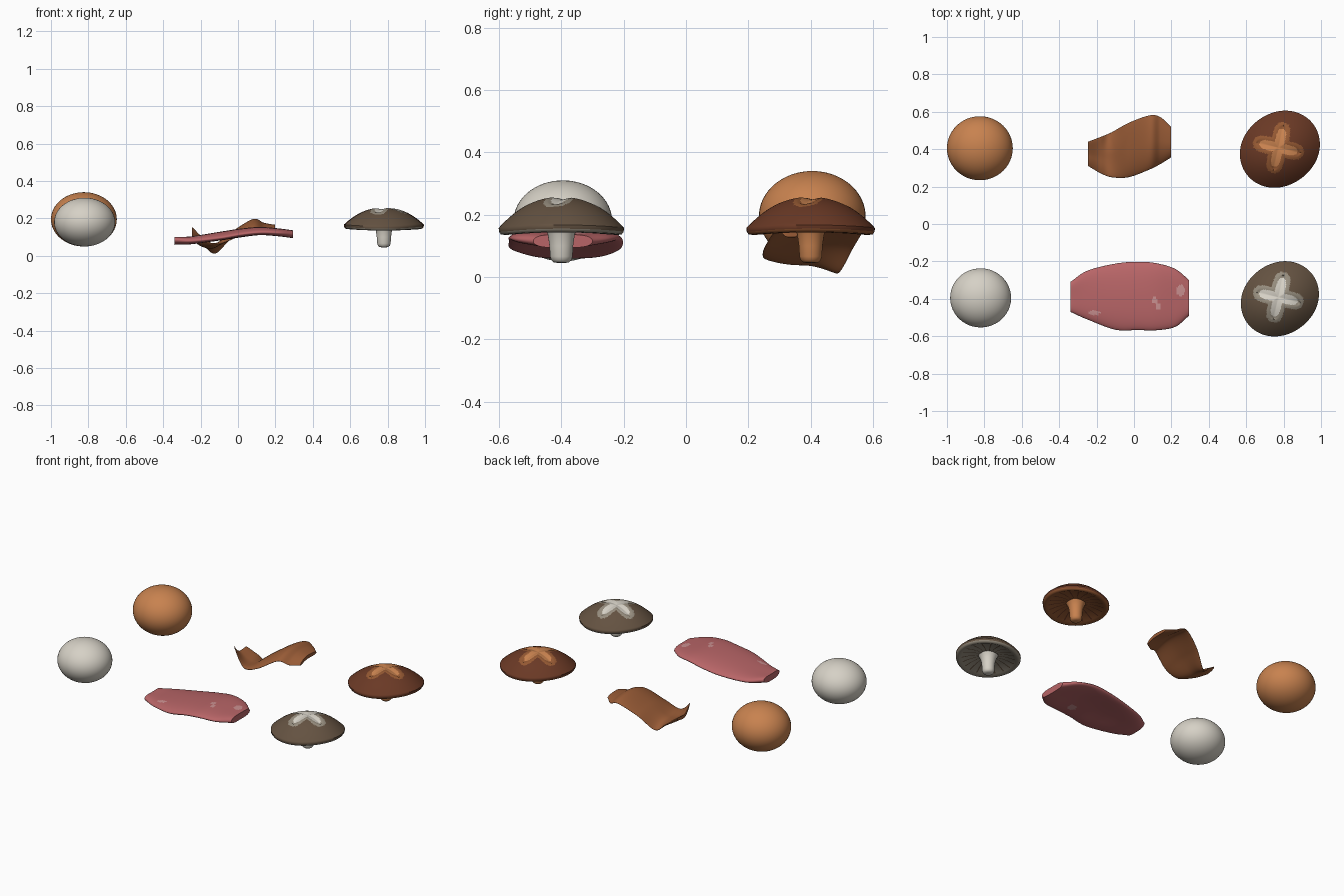
import bpy, bmesh
from math import sin, cos, pi, radians, sqrt, hypot

if "Cube" in bpy.data.objects:
    bpy.data.objects.remove(bpy.data.objects["Cube"])


def material(name, *rgb):
    """Flat material from 0-255 display values, stored linear."""
    lin = [((c / 255 + 0.055) / 1.055) ** 2.4 for c in rgb] + [1]
    m = bpy.data.materials.new(name)
    m.use_nodes = True
    m.diffuse_color = lin
    m.node_tree.nodes["Principled BSDF"].inputs["Base Color"].default_value = lin
    return m


cream = material("cream", 214, 209, 198)
tan = material("toasted tan", 200, 130, 79)
pink = material("raw pink", 184, 101, 103)
fat = material("pale pink", 203, 145, 145)
seared = material("seared brown", 152, 91, 54)
umber = material("umber cap", 100, 82, 65)
taupe = material("taupe", 150, 141, 126)
chestnut = material("chestnut cap", 106, 57, 37)
caramel = material("caramel", 148, 88, 50)


def finish(name, bm, mats, angle=50):
    bmesh.ops.recalc_face_normals(bm, faces=bm.faces)
    mesh = bpy.data.meshes.new(name)
    bm.to_mesh(mesh)
    bm.free()
    for m in mats:
        mesh.materials.append(m)
    ob = bpy.data.objects.new(name, mesh)
    bpy.context.collection.objects.link(ob)
    bpy.ops.object.select_all(action="DESELECT")
    ob.select_set(True)
    bpy.context.view_layer.objects.active = ob
    bpy.ops.object.shade_smooth_by_angle(angle=radians(angle))
    return ob


def skin(bm, loops):
    """Bridge closed loops; returns rows of faces."""
    n = len(loops[0])
    return [[bm.faces.new((a[i], a[(i + 1) % n], b[(i + 1) % n], b[i])) for i in range(n)]
            for a, b in zip(loops, loops[1:])]


# Balls: squashed round bodies
def ball(name, mat, centre, size):
    bm = bmesh.new()
    bmesh.ops.create_uvsphere(bm, u_segments=48, v_segments=32, radius=1)
    for v in bm.verts:
        v.co = [c + s * p for c, s, p in zip(centre, size, v.co)]
    finish(name, bm, [mat])


ball("raw_ball", cream, (-0.82, -0.395, 0.18), (0.163, 0.158, 0.13))
ball("cooked_ball", tan, (-0.824, 0.405, 0.195), (0.176, 0.171, 0.145))


# Meat slices: section swept through smooth stations
def spline(values, t):
    """Catmull-Rom through evenly numbered values."""
    i = min(int(t), len(values) - 2)
    f = t - i
    p1, p2 = values[i], values[i + 1]
    p0 = values[i - 1] if i else 2 * p1 - p2
    p3 = values[i + 2] if i + 2 < len(values) else 2 * p2 - p1
    return p1 + 0.5 * f * (p2 - p0 + f * (2 * p0 - 5 * p1 + 4 * p2 - p3
                                          + f * (3 * (p1 - p2) + p3 - p0)))


def slice_of_meat(name, mats, xs, front, back, z_front, z_mid, z_back, half, spots=()):
    bm = bmesh.new()
    loops, steps, around = [], 80, 96
    for k in range(steps + 1):
        t = k / steps * (len(xs) - 1)
        x, yf, yb, zf, zm, zb = [spline(c, t) for c in (xs, front, back, z_front, z_mid, z_back)]
        loop = []
        for j in range(around):
            a = 2 * pi * j / around
            v = cos(a)
            w = sqrt(max(0, 1 - v ** 4)) * (1 if sin(a) > 0 else -1)
            edge = zb if v > 0 else zf
            bend = zm + (edge - zm) * v * v
            loop.append(bm.verts.new((x, (yf + yb) / 2 + v * (yb - yf) / 2, bend + half * w)))
        loops.append(loop)
    # Fat spots on the upper (+1) or lower (-1) face
    for row in skin(bm, loops):
        for j, f in enumerate(row):
            c = f.calc_center_median()
            side = 1 if j < around / 2 else -1
            for sx, sy, rx, ry, s in spots:
                if s == side and hypot((c.x - sx) / rx, (c.y - sy) / ry) < 1:
                    f.material_index = 1
    bm.faces.new(loops[0])
    bm.faces.new(loops[-1])
    finish(name, bm, mats)


slice_of_meat(
    "raw_meat_slice", [pink, fat],
    xs=(-0.34, -0.25, -0.1, 0.02, 0.12, 0.22, 0.295),
    front=(-0.47, -0.51, -0.565, -0.567, -0.568, -0.55, -0.49),
    back=(-0.31, -0.25, -0.212, -0.202, -0.21, -0.24, -0.3),
    z_front=(0.085, 0.08, 0.095, 0.115, 0.125, 0.122, 0.115),
    z_mid=(0.08, 0.083, 0.107, 0.125, 0.133, 0.125, 0.115),
    z_back=(0.085, 0.08, 0.092, 0.11, 0.125, 0.122, 0.115),
    half=0.021,
    spots=[(-0.21, -0.475, 0.03, 0.012, 1), (0.11, -0.41, 0.018, 0.017, 1),
           (0.13, -0.44, 0.012, 0.018, 1), (0.25, -0.355, 0.022, 0.03, 1),
           (0.08, -0.47, 0.025, 0.03, -1)])

slice_of_meat(
    "cooked_meat_slice", [seared],
    xs=(-0.245, -0.18, -0.12, -0.03, 0.08, 0.14, 0.197),
    front=(0.31, 0.272, 0.25, 0.25, 0.29, 0.32, 0.355),
    back=(0.44, 0.465, 0.49, 0.54, 0.58, 0.572, 0.52),
    z_front=(0.152, 0.09, 0.062, 0.09, 0.15, 0.13, 0.13),
    z_mid=(0.09, 0.055, 0.055, 0.12, 0.185, 0.165, 0.155),
    z_back=(0.1, 0.055, 0.014, 0.1, 0.165, 0.15, 0.15),
    half=0.011)


# Mushrooms: lobed cap with carved cross, gills and a stem
def cross_mask(x, y, length, width):
    """1 on the cross centreline, 0 at its border, negative outside."""
    t = radians(-13)
    u = abs(x * cos(t) + y * sin(t))
    v = abs(y * cos(t) - x * sin(t))
    far, near = max(u, v), min(u, v)
    if far >= length:
        return -1
    return 1 - near / (width * sqrt(1 - (far / length) ** 6))


def mushroom(name, cap, mid, light, cx, cy, scale):
    segs, top = 120, 40
    profile = [(r, 0.258 - 0.096 * r ** 2.2) for r in [(i + 0.3) / (top + 0.3) for i in range(top + 1)]]
    profile += [(0.995, 0.15), (0.965, 0.141), (0.9, 0.139), (0.82, 0.147),
                (0.6, 0.16), (0.4, 0.168), (0.15, 0.172)]
    bm = bmesh.new()
    loops = []
    for r, z in profile:
        loop = []
        for k in range(segs):
            a = 2 * pi * k / segs
            rad = r * scale * (0.204 + 0.014 * cos(2 * a - pi / 2) + 0.004 * cos(2 * a))
            x, y = rad * cos(a), rad * sin(a)
            dip = 0.01 * max(0, cross_mask(x + 0.008, y - 0.008, 0.12, 0.035)) if z > 0.17 and r < 0.9 else 0
            loop.append(bm.verts.new((cx + x, cy + y, z - dip + 0.005 * cos(2 * a) * r * r)))
        loops.append(loop)
    for i, row in enumerate(skin(bm, loops)):
        for k, f in enumerate(row):
            c = f.calc_center_median()
            x, y = c.x - cx + 0.008, c.y - cy - 0.008
            if i < top:
                if cross_mask(x, y, 0.105, 0.026) > 0:
                    f.material_index = 2
                elif cross_mask(x, y, 0.138, 0.046) > 0:
                    f.material_index = 1
            elif i > top:
                f.material_index = 0 if i > top + 3 and k % 6 == 0 else 1
    crown = bm.faces.new(loops[0])
    crown.material_index = 2
    bm.faces.new(loops[-1])
    finish(name + "_cap", bm, [cap, mid, light])

    bm = bmesh.new()
    outline = [(0.012, 0.045), (0.024, 0.047), (0.032, 0.054), (0.036, 0.066),
               (0.038, 0.1), (0.043, 0.135), (0.05, 0.155), (0.06, 0.172)]
    rings = [[bm.verts.new((cx + r * cos(2 * pi * k / 32), cy + r * sin(2 * pi * k / 32), z))
              for k in range(32)] for r, z in outline]
    skin(bm, rings)
    bm.faces.new(rings[0])
    bm.faces.new(rings[-1])
    finish(name + "_stem", bm, [light])


mushroom("raw_mushroom", umber, taupe, cream, 0.78, -0.4, 0.995)
mushroom("cooked_mushroom", chestnut, caramel, tan, 0.78, 0.4, 1.02)
